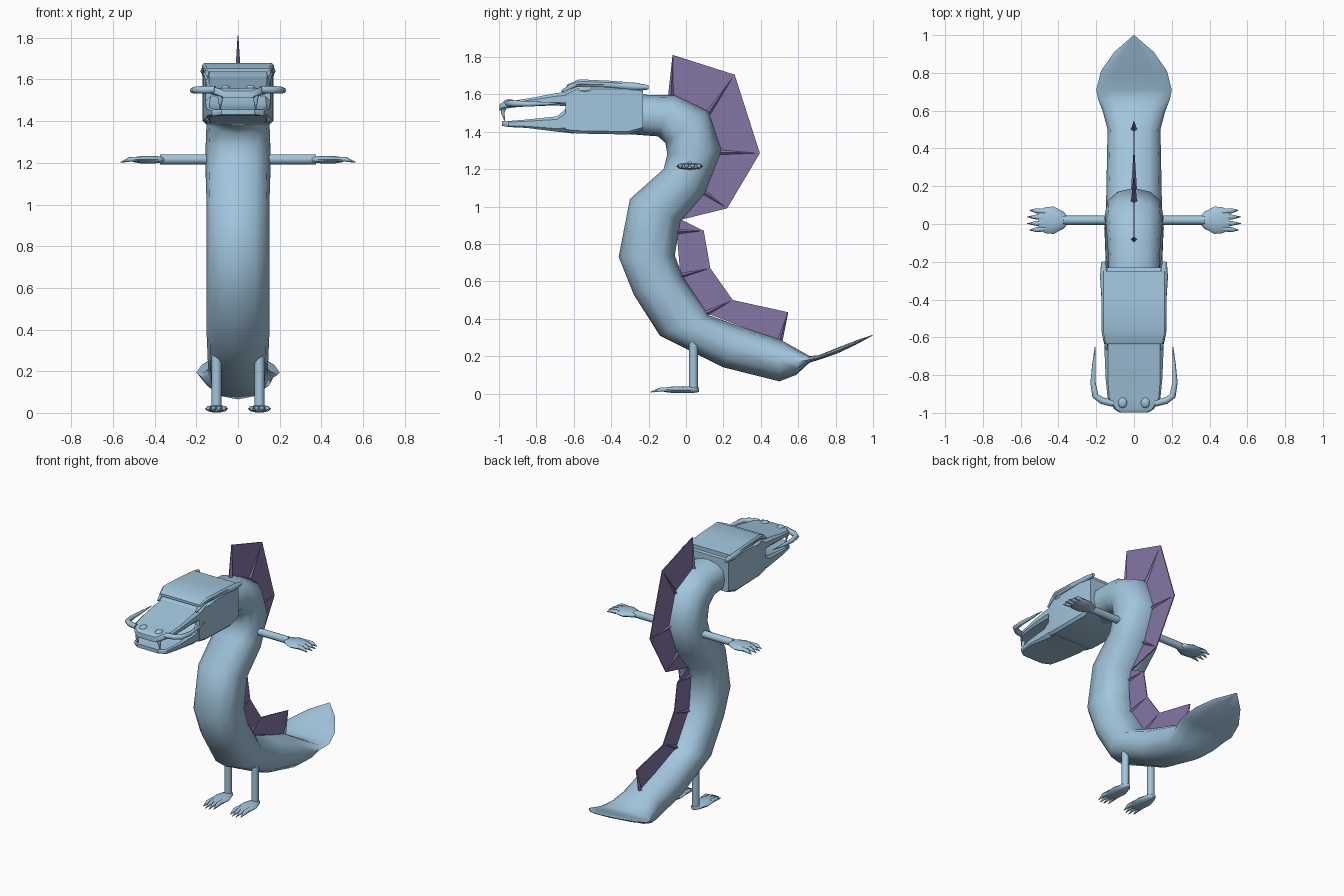
import bpy, bmesh, math
from mathutils import Vector, Matrix

if "Cube" in bpy.data.objects:
    bpy.data.objects.remove(bpy.data.objects["Cube"])


def material(name, rgb):
    m = bpy.data.materials.new(name)
    m.diffuse_color = (*rgb, 1)
    m.use_nodes = True
    m.node_tree.nodes["Principled BSDF"].inputs["Base Color"].default_value = m.diffuse_color
    return m


BLUE = material("sky blue skin", (0.36, 0.56, 0.72))
PURPLE = material("purple fin", (0.24, 0.18, 0.38))


def finish(bm, name, mat, angle=50, mirror=False):
    """Turn a bmesh into an object, smooth below the given edge angle."""
    bmesh.ops.recalc_face_normals(bm, faces=bm.faces)
    for f in bm.faces:
        f.smooth = angle > 0
    for e in bm.edges:
        e.smooth = e.calc_face_angle(0) < math.radians(angle)
    me = bpy.data.meshes.new(name)
    bm.to_mesh(me)
    bm.free()
    me.materials.append(mat)
    ob = bpy.data.objects.new(name, me)
    bpy.context.collection.objects.link(ob)
    if mirror:
        mod = ob.modifiers.new("mirror", 'MIRROR')
        mod.use_bisect_axis[0] = False
    return ob


def loft(bm, rings):
    """Skin a list of equal-length point rings and cap both ends."""
    vs = [[bm.verts.new(p) for p in r] for r in rings]
    n = len(vs[0])
    for a, b in zip(vs, vs[1:]):
        for i in range(n):
            j = (i + 1) % n
            bm.faces.new((a[i], a[j], b[j], b[i]))
    bm.faces.new(vs[0])
    bm.faces.new(vs[-1])


def tube(bm, pts, radii, n=8):
    """Round tapering tube through points."""
    pts = [Vector(p) for p in pts]
    rings = []
    for i, p in enumerate(pts):
        d = (pts[min(i + 1, len(pts) - 1)] - pts[max(i - 1, 0)]).normalized()
        ref = Vector((0, 0, 1)) if abs(d.z) < 0.9 else Vector((0, 1, 0))
        u = d.cross(ref).normalized()
        v = d.cross(u)
        rings.append([p + radii[i] * (u * math.cos(2 * math.pi * k / n) + v * math.sin(2 * math.pi * k / n))
                      for k in range(n)])
    loft(bm, rings)


# Body: belly (y, z), back (y, z), half width, from neck to tail tip
SECTIONS = [
    (-.35, 1.39, -.35, 1.60, .13), (-.15, 1.375, -.06, 1.595, .14),
    (-.11, 1.34, .12, 1.51, .15), (-.10, 1.28, .19, 1.30, .155),
    (-.12, 1.20, .10, 1.07, .155), (-.30, 1.04, -.03, .92, .15),
    (-.36, .73, -.06, .74, .15), (-.28, .53, -.02, .63, .15),
    (-.14, .31, .12, .42, .15), (.20, .14, .30, .355, .145),
    (.50, .065, .50, .29, .14), (.59, .10, .60, .235, .165),
    (.66, .165, .66, .20, .19), (.71, .18, .71, .205, .20),
    (.81, .215, .81, .245, .175), (.91, .262, .91, .284, .105),
    (.998, .31, .998, .314, .004),
]
PROFILE = [(0, 1), (.55, .87), (.9, .55), (1, 0), (.9, -.55), (.55, -.87),
           (0, -1), (-.55, -.87), (-.9, -.55), (-1, 0), (-.9, .55), (-.55, .87)]
bm = bmesh.new()
rings = []
for fy, fz, by, bz, w in SECTIONS:
    f, b = Vector((0, fy, fz)), Vector((0, by, bz))
    c, h = (f + b) / 2, (b - f) / 2
    rings.append([c + h * t + Vector((w * s, 0, 0)) for s, t in PROFILE])
loft(bm, rings)
finish(bm, "body_and_tail", BLUE, 60)


# Head: blocks lofted along y from (y, z low, z high, half width)
def block(name, secs, c=.15, angle=35):
    bm = bmesh.new()
    rings = []
    for y, z0, z1, w in secs:
        k = c * (z1 - z0)
        rings.append([(w, y, z0 + k), (w, y, z1 - k), (w - k, y, z1), (k - w, y, z1),
                      (-w, y, z1 - k), (-w, y, z0 + k), (k - w, y, z0), (w - k, y, z0)])
    loft(bm, rings)
    finish(bm, name, BLUE, angle)


block("skull", [(-.23, 1.41, 1.63, .163), (-.31, 1.385, 1.645, .17), (-.58, 1.39, 1.645, .166),
                (-.645, 1.40, 1.61, .156)], .06)
block("upper_jaw", [(-.60, 1.535, 1.62, .158), (-.70, 1.54, 1.605, .155), (-.82, 1.537, 1.582, .15),
                    (-.92, 1.53, 1.566, .14), (-.98, 1.52, 1.558, .105), (-.998, 1.51, 1.545, .075)], .25)
block("lower_jaw", [(-.60, 1.39, 1.54, .16), (-.64, 1.395, 1.525, .156), (-.69, 1.40, 1.482, .153),
                    (-.85, 1.42, 1.465, .145), (-.95, 1.425, 1.457, .125), (-.985, 1.432, 1.457, .08)], .2)
block("crown", [(-.25, 1.63, 1.66, .17), (-.40, 1.64, 1.672, .172), (-.57, 1.645, 1.68, .172),
                (-.635, 1.635, 1.652, .155)], .3)

# Brow ridges running back into ear tips
bm = bmesh.new()
tube(bm, [(.145, -.665, 1.615), (.152, -.58, 1.66), (.156, -.4, 1.65), (.158, -.28, 1.64), (.162, -.2, 1.637)],
     [.006, .018, .016, .022, .012])
finish(bm, "brow_ridge", BLUE, 50, True)

# Eyes
bm = bmesh.new()
bmesh.ops.create_uvsphere(bm, u_segments=12, v_segments=8, radius=1,
                          matrix=Matrix.Translation((.155, -.54, 1.625)) @ Matrix.Diagonal((.018, .05, .012, 1)))
finish(bm, "eye", BLUE, 50, True)

# Whiskers sweeping out and back
bm = bmesh.new()
tube(bm, [(.11, -.95, 1.552), (.17, -.935, 1.55), (.205, -.91, 1.55), (.217, -.84, 1.548), (.212, -.74, 1.55),
          (.206, -.65, 1.555)], [.018, .018, .017, .014, .009, .002])
finish(bm, "whisker", BLUE, 60, True)

# Fangs and nostrils
bm = bmesh.new()
tube(bm, [(.085, -.972, 1.535), (.085, -.98, 1.50), (.085, -.968, 1.455)], [.016, .011, .002], 6)
finish(bm, "fang", BLUE, 60, True)
bm = bmesh.new()
bmesh.ops.create_uvsphere(bm, u_segments=10, v_segments=6, radius=1,
                          matrix=Matrix.Translation((.06, -.945, 1.56)) @ Matrix.Diagonal((.025, .03, .014, 1)))
finish(bm, "nostril", BLUE, 60, True)


# Paws: flat palm with four claws, built along local +x
def paw(name, matrix, length, width):
    bm = bmesh.new()
    rings = []
    for x, w, h in [(0, .25, .012), (.1, .6, .017), (.35, 1, .019), (.55, .95, .018), (.72, .72, .012)]:
        rings.append([(x * length, w * width / 2 * math.cos(a), h * math.sin(a))
                      for a in [math.pi * k / 5 for k in range(10)]])
    loft(bm, rings)
    for k in (-1.5, -.5, .5, 1.5):
        y, r = k * width * .23, width * .12
        tip = length * (1 if abs(k) < 1 else .94)
        tube(bm, [(length * .55, y * .9, .002), (length * .78, y, .002), (tip, y * 1.05, -.012)],
             [.014, min(r, .013), .002], 6)
    bm.transform(matrix)
    finish(bm, name, BLUE, 60, True)


paw("hand", Matrix.Translation((.35, .02, 1.215)), .215, .145)
paw("foot", Matrix.Translation((.103, .07, .02)) @ Matrix.Rotation(-math.pi / 2, 4, 'Z'), .26, .11)

# Arms and legs
for name, a, b in [("arm", (.10, .02, 1.217), (.375, .02, 1.217)), ("leg", (.103, .04, .02), (.103, .04, .28))]:
    bm = bmesh.new()
    tube(bm, [a, b], [.024, .024], 12)
    finish(bm, name, BLUE, 50, True)

# Back fin: root (y, z) and spike tip (y, z) down the spine
FIN = [(-.08, 1.59, -.07, 1.81), (.12, 1.50, .26, 1.705), (.18, 1.29, .395, 1.285), (.09, 1.08, .22, .99),
       (-.05, .865, .095, .87), (-.03, .63, .13, .67), (.11, .43, .25, .50), (.50, .28, .545, .435)]
bm = bmesh.new()
T = .003
for i, (a, b) in enumerate(zip(FIN, FIN[1:])):
    if i == 3:  # notch between upper and lower fin
        poly = [a[:2], a[2:], (-.025, .93), b[2:], b[:2], (-.07, .95)]
        parts = [[poly[0], poly[1], poly[2], poly[5]], [poly[5], poly[2], poly[3], poly[4]]]
    else:
        parts = [[a[:2], a[2:], b[2:], b[:2]]]
    for p in parts:
        loft(bm, [[(x, y, z) for y, z in p] for x in (-T, T)])
finish(bm, "fin_membrane", PURPLE, 0)
bm = bmesh.new()
for y0, z0, y1, z1 in FIN:
    tube(bm, [(0, y0, z0), (0, y1, z1)], [.016, .002], 4)
finish(bm, "fin_spikes", PURPLE, 0)
